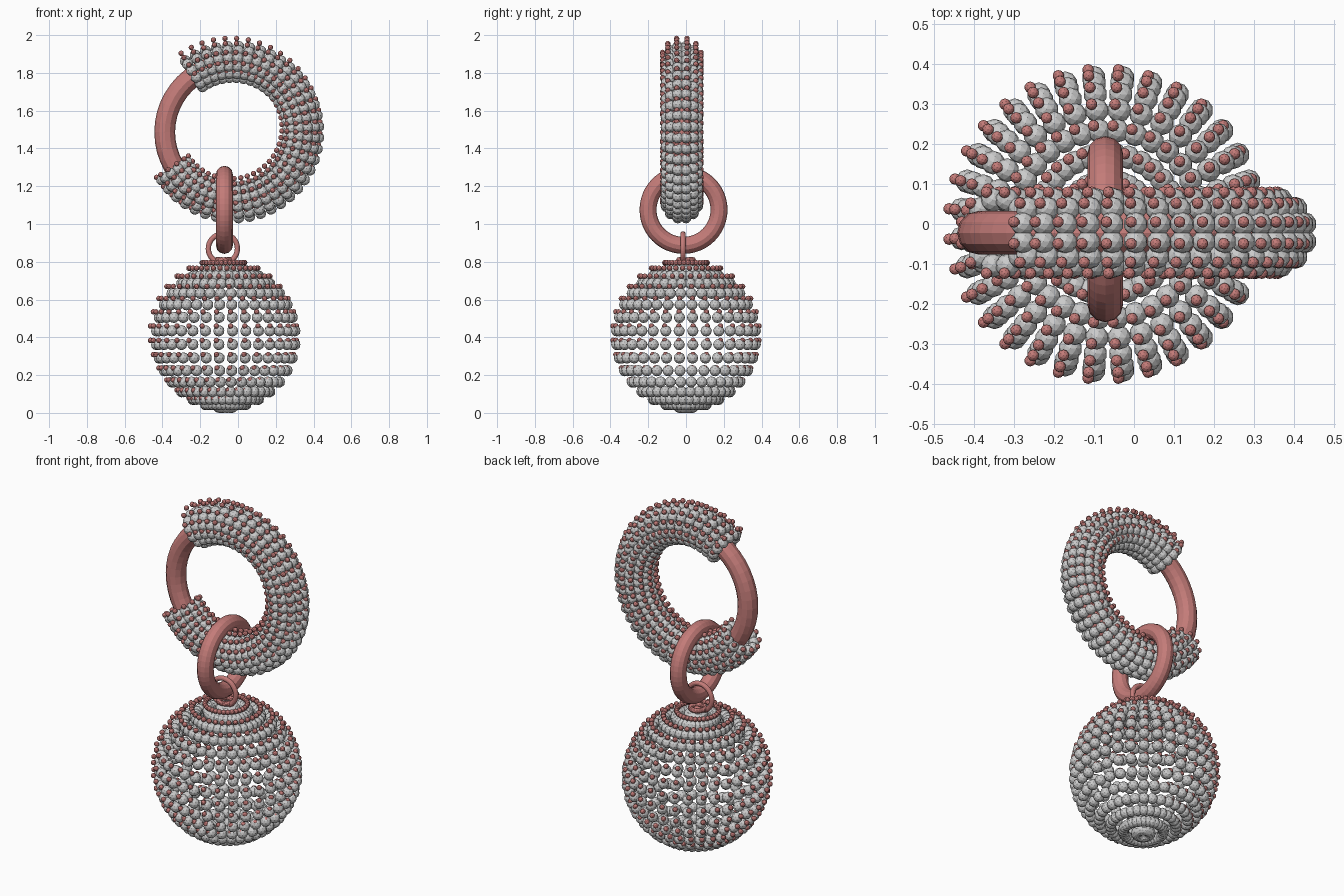
import bpy, bmesh
from math import sin, cos, pi, radians
from mathutils import Vector, Matrix

if "Cube" in bpy.data.objects:
    bpy.data.objects.remove(bpy.data.objects["Cube"])

red = bpy.data.materials.new("dusty_red")
red.diffuse_color = (0.55, 0.2, 0.19, 1)
red.use_nodes = True
red.node_tree.nodes["Principled BSDF"].inputs["Base Color"].default_value = red.diffuse_color


def make_beads(name, centres, radius, mat=None):
    """One mesh holding a faceted ball at every centre."""
    bm = bmesh.new()
    bmesh.ops.create_icosphere(bm, subdivisions=2, radius=radius)
    base_v = [v.co.copy() for v in bm.verts]
    base_f = [[v.index for v in f.verts] for f in bm.faces]
    bm.free()
    verts, faces = [], []
    for c in centres:
        n = len(verts)
        verts += [v + c for v in base_v]
        faces += [[i + n for i in f] for f in base_f]
    me = bpy.data.meshes.new(name)
    me.from_pydata(verts, [], faces)
    if mat:
        me.materials.append(mat)
    ob = bpy.data.objects.new(name, me)
    bpy.context.collection.objects.link(ob)


def beaded(name, points, radius=0.03):
    """Grey beads, each with a small red bead pushed outward, up and left."""
    make_beads(name + "_beads", [p for p, n in points], radius)
    lean = Vector((-0.012, 0, 0.024))
    make_beads(name + "_studs", [p + n * 0.02 + lean for p, n in points], 0.0145, red)


def ring(name, loc, rot, major, minor, seg, sides):
    bpy.ops.mesh.primitive_torus_add(location=loc, rotation=rot, major_radius=major,
                                     minor_radius=minor, major_segments=seg,
                                     minor_segments=sides)
    ob = bpy.context.object
    ob.name = name
    ob.data.materials.append(red)


# hanging ball: 32 x 16 grid of beads
centre = Vector((-0.065, 0, 0.398))
pts = []
for j in range(16):
    lat = -pi / 2 + (j + 0.5) * pi / 16
    for i in range(32):
        a = (i + 0.5) * 2 * pi / 32
        n = Vector((cos(lat) * cos(a), cos(lat) * sin(a), sin(lat)))
        pts.append((centre + n * 0.37, n))
beaded("ball", pts)

# big ring: beaded sleeve over most of the loop, open on the left
hub = Vector((-0.026, -0.022, 1.486))
pts = []
for i in range(-20, 17):
    a = radians((i + 0.5) * 7.5)
    out = Vector((cos(a), 0, sin(a)))
    for j in range(12):
        b = (j + 0.5) * 2 * pi / 12
        n = out * cos(b) + Vector((0, sin(b), 0))
        pts.append((hub + out * 0.372 + n * 0.085, n))
beaded("sleeve", pts)

# bare rings
ring("big_ring", hub, (pi / 2, 0, 0), 0.362, 0.055, 48, 12)
ring("middle_link", (-0.072, -0.013, 1.075), (0, pi / 2, 0), 0.188, 0.045, 48, 12)
ring("ball_loop", (-0.08, -0.016, 0.87), (pi / 2, 0, 0), 0.077, 0.014, 48, 12)
